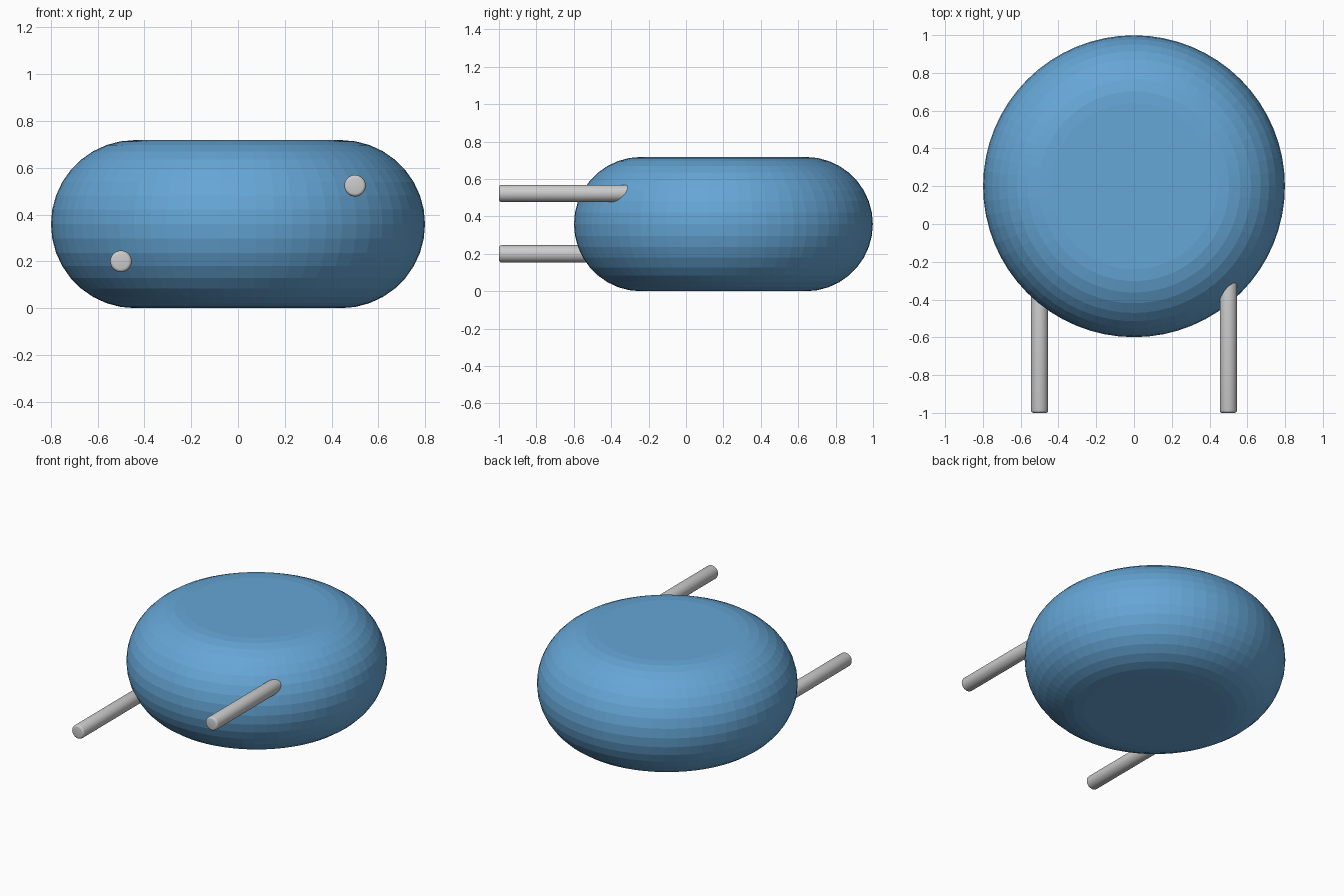
import bpy, bmesh
from math import sin, cos, pi, radians
from mathutils import Matrix, Vector

if "Cube" in bpy.data.objects:
    bpy.data.objects.remove(bpy.data.objects["Cube"])


def lathe(name, profile, segments, matrix):
    """Spin an (r, z) profile whose ends lie on the local z axis."""
    bm = bmesh.new()
    verts = [bm.verts.new((r, 0, z)) for r, z in profile]
    edges = [bm.edges.new(pair) for pair in zip(verts, verts[1:])]
    bmesh.ops.spin(bm, geom=verts + edges, cent=(0, 0, 0), axis=(0, 0, 1),
                   angle=2 * pi, steps=segments)
    bmesh.ops.remove_doubles(bm, verts=bm.verts, dist=1e-5)
    bmesh.ops.recalc_face_normals(bm, faces=bm.faces)
    bm.transform(matrix)
    mesh = bpy.data.meshes.new(name)
    bm.to_mesh(mesh)
    bm.free()
    obj = bpy.data.objects.new(name, mesh)
    bpy.context.collection.objects.link(obj)
    return obj


# Blue body: flat top and bottom with a fully rounded rim
FLAT, RIM, ARC = 0.44, 0.359, 18
arc = [(FLAT + RIM * cos(a), RIM + RIM * sin(a))
       for a in (-pi / 2 + pi * i / ARC for i in range(ARC + 1))]
body = lathe("body", [(0, 0)] + arc + [(0, 2 * RIM)], 64,
             Matrix.Translation((0, 0.2, RIM)) @ Matrix.Translation((0, 0, -RIM)))
blue = bpy.data.materials.new("blue")
blue.diffuse_color = (0.13, 0.38, 0.67, 1)
blue.use_nodes = True
blue.node_tree.nodes["Principled BSDF"].inputs["Base Color"].default_value = blue.diffuse_color
body.data.materials.append(blue)

# Grey pins run back from the front into the body, with softened ends
R, B, LENGTH = 0.046, 0.013, 0.8
bevel = [(R - B + B * sin(a), B - B * cos(a)) for a in (radians(30 * i) for i in range(4))]
pin_profile = [(0, 0)] + bevel + [(r, LENGTH - z) for r, z in reversed(bevel)] + [(0, LENGTH)]
for name, x, z in (("left_pin", -0.5, 0.2), ("right_pin", 0.5, 0.523)):
    pin = lathe(name, pin_profile, 32,
                Matrix.Translation((x, -1, z)) @ Matrix.Rotation(radians(-90), 4, 'X'))
    bpy.ops.object.select_all(action='DESELECT')
    pin.select_set(True)
    bpy.context.view_layer.objects.active = pin
    bpy.ops.object.shade_smooth_by_angle(angle=radians(35))
